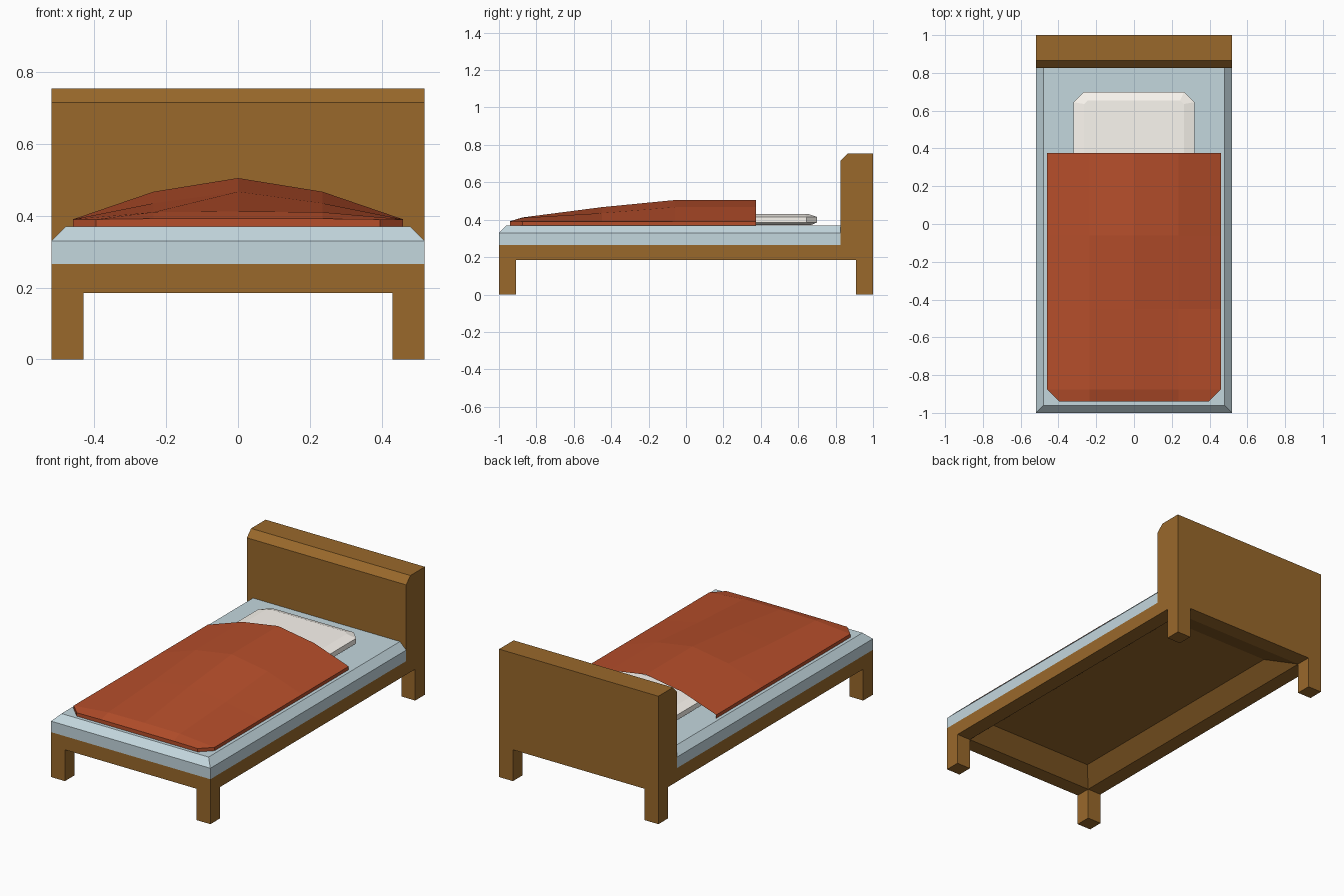
import bpy, bmesh

if "Cube" in bpy.data.objects:
    bpy.data.objects.remove(bpy.data.objects["Cube"])


def material(name, rgb):
    m = bpy.data.materials.new(name)
    m.diffuse_color = (*rgb, 1)
    m.use_nodes = True
    m.node_tree.nodes["Principled BSDF"].inputs["Base Color"].default_value = m.diffuse_color
    return m


WOOD = material("wood", (0.32, 0.14, 0.024))
SHEET = material("sheet", (0.55, 0.68, 0.73))
RED = material("red_cloth", (0.47, 0.077, 0.024))
WHITE = material("white_cloth", (0.97, 0.93, 0.87))


def finish(name, bm, mat):
    bmesh.ops.remove_doubles(bm, verts=bm.verts, dist=1e-5)
    me = bpy.data.meshes.new(name)
    bm.to_mesh(me)
    bm.free()
    me.materials.append(mat)
    ob = bpy.data.objects.new(name, me)
    bpy.context.collection.objects.link(ob)
    return ob


def stack(name, rings, mat, bottom=True, top=True):
    """Join rectangles (half x, y0, y1, z, corner cut) from first to last."""
    bm = bmesh.new()
    loops = []
    for x, y0, y1, z, c in rings:
        if c:
            pts = [(-x + c, y0), (x - c, y0), (x, y0 + c), (x, y1 - c),
                   (x - c, y1), (-x + c, y1), (-x, y1 - c), (-x, y0 + c)]
        else:
            pts = [(-x, y0), (x, y0), (x, y1), (-x, y1)]
        loops.append([bm.verts.new((px, py, z)) for px, py in pts])
    for a, b in zip(loops, loops[1:]):
        n = len(a)
        for i in range(n):
            j = (i + 1) % n
            bm.faces.new((a[i], a[j], b[j], b[i]))
    if bottom:
        bm.faces.new(loops[0][::-1])
    if top:
        bm.faces.new(loops[-1])
    return finish(name, bm, mat)


def box(name, x0, x1, y0, y1, z0, z1, mat):
    bm = bmesh.new()
    bmesh.ops.create_cube(bm, size=1)
    for v in bm.verts:
        v.co = ((x0 + x1) / 2 + v.co.x * (x1 - x0),
                (y0 + y1) / 2 + v.co.y * (y1 - y0),
                (z0 + z1) / 2 + v.co.z * (z1 - z0))
    return finish(name, bm, mat)


# Legs
for side, sx in (("left", -1), ("right", 1)):
    for end, sy in (("front", -1), ("back", 1)):
        xs, ys = sorted((sx * 0.43, sx * 0.52)), sorted((sy * 0.91, sy))
        box(f"{end}_{side}_leg", *xs, *ys, 0, 0.185, WOOD)

# Frame with a recess underneath
stack("frame", [(0.34, -0.81, 0.72, 0.265, 0),
                (0.43, -0.91, 0.91, 0.185, 0),
                (0.52, -1, 1, 0.185, 0),
                (0.52, -1, 1, 0.265, 0)], WOOD, top=False)

# Headboard, profile swept across x
bm = bmesh.new()
profile = [(0.825, 0.265), (1, 0.265), (1, 0.755), (0.865, 0.755), (0.825, 0.715)]
face = bm.faces.new([bm.verts.new((-0.52, y, z)) for y, z in profile])
ext = bmesh.ops.extrude_face_region(bm, geom=[face], use_keep_orig=True)
bmesh.ops.translate(bm, vec=(1.04, 0, 0),
                    verts=[g for g in ext["geom"] if isinstance(g, bmesh.types.BMVert)])
bmesh.ops.recalc_face_normals(bm, faces=bm.faces)
finish("headboard", bm, WOOD)

# Mattress with chamfered top edge
stack("mattress", [(0.52, -1, 0.825, 0.265, 0),
                   (0.52, -1, 0.825, 0.33, 0),
                   (0.48, -0.96, 0.825, 0.37, 0)], SHEET, bottom=False)

# Pillow
stack("pillow", [(0.29, 0.24, 0.67, 0.372, 0.05),
                 (0.32, 0.21, 0.70, 0.385, 0.055),
                 (0.32, 0.21, 0.70, 0.415, 0.055),
                 (0.265, 0.255, 0.655, 0.43, 0.02)], WHITE)

# Blanket: rows of (y, half width, quarter height, middle height), open at the pillow end
bm = bmesh.new()
grid = []
for y, w, zq, zm in [(-0.94, 0.395, 0.392, 0.392), (-0.875, 0.46, 0.41, 0.412),
                     (-0.45, 0.46, 0.435, 0.467), (-0.06, 0.46, 0.467, 0.505),
                     (0.375, 0.46, 0.467, 0.505)]:
    grid.append([bm.verts.new(p) for p in ((-w, y, 0.39), (-0.235, y, zq), (0, y, zm),
                                           (0.235, y, zq), (w, y, 0.39))])
for a, b in zip(grid, grid[1:]):
    for i in range(4):
        bm.faces.new((a[i], a[i + 1], b[i + 1], b[i]))
edge = [r[0] for r in grid[::-1]] + grid[0][1:] + [r[-1] for r in grid[1:]]
low = [bm.verts.new((v.co.x, v.co.y, 0.37)) for v in edge]
for i in range(len(edge) - 1):
    bm.faces.new((low[i], low[i + 1], edge[i + 1], edge[i]))
finish("blanket", bm, RED)
